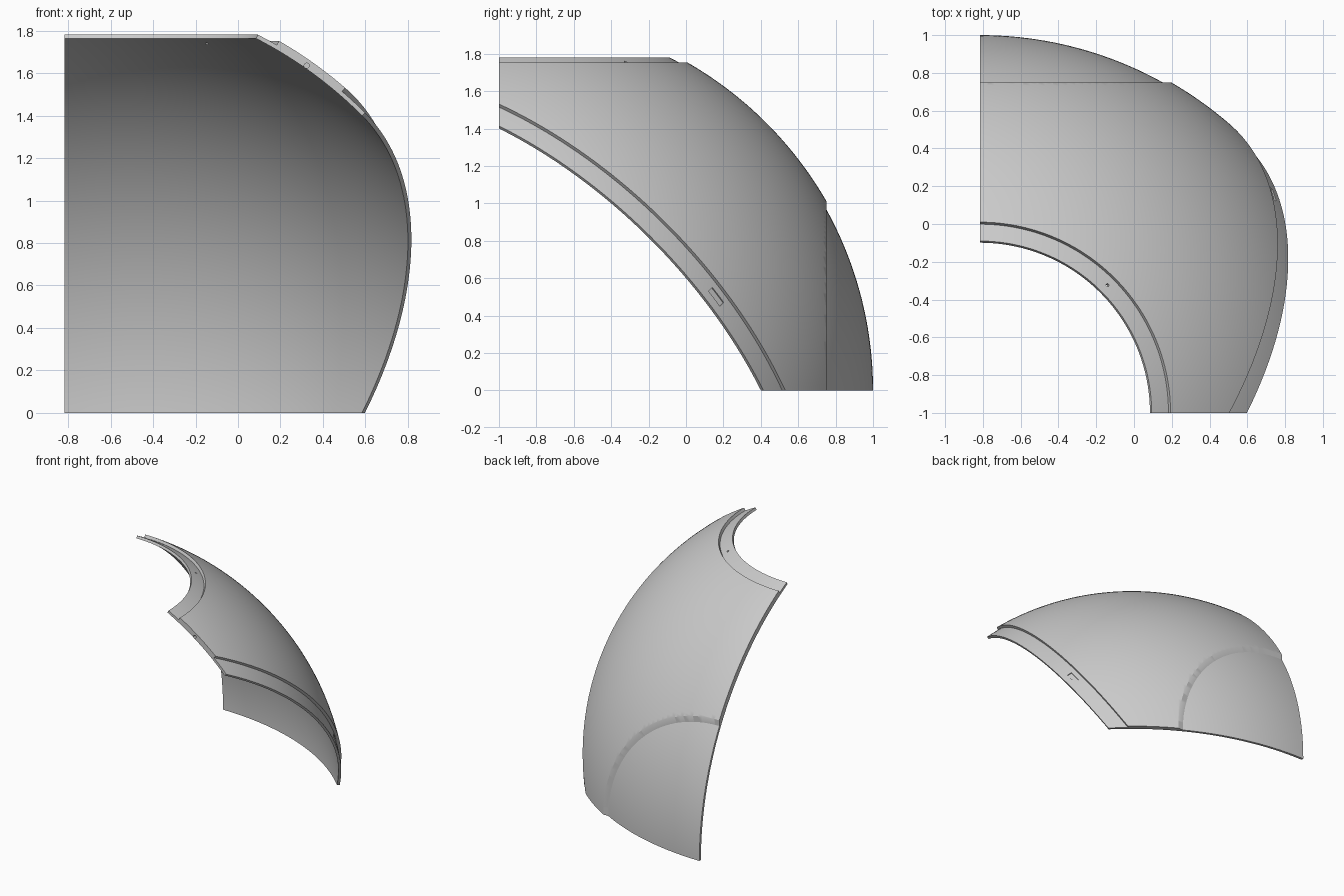
import bpy, bmesh, math
from mathutils import Vector, Matrix

cube = bpy.data.objects.get("Cube")
if cube:
    bpy.data.objects.remove(cube)

CENTRE = Vector((-0.8165, -1, 0))   # centre of the sphere
SLANT = Vector((-1, 1, 1))          # normal of the slanted side
STEPS = 72

grey = bpy.data.materials.new("plain_grey")
grey.use_nodes = True
colour = (0.6, 0.6, 0.6, 1)
grey.diffuse_color = colour
grey.node_tree.nodes["Principled BSDF"].inputs["Base Color"].default_value = colour


def add_object(name, bm):
    bmesh.ops.recalc_face_normals(bm, faces=bm.faces)
    bm.normal_update()
    mesh = bpy.data.meshes.new(name)
    bm.to_mesh(mesh)
    bm.free()
    mesh.materials.append(grey)
    obj = bpy.data.objects.new(name, mesh)
    obj.location = CENTRE
    bpy.context.collection.objects.link(obj)
    return obj


def shell(name, outer, inner, hole, offset, back=None):
    """Spherical octant with a round top hole, a slanted cut and an optional back cut."""
    bm = bmesh.new()
    start = math.asin(hole / outer)
    rows = []
    for i in range(STEPS + 1):
        t = start + (math.pi / 2 - start) * i / STEPS
        row = []
        for j in range(STEPS + 1):
            p = math.pi / 2 * j / STEPS
            row.append(bm.verts.new((outer * math.sin(t) * math.cos(p),
                                     outer * math.sin(t) * math.sin(p),
                                     outer * math.cos(t))))
        rows.append(row)
    for a, b in zip(rows, rows[1:]):
        for j in range(STEPS):
            bm.faces.new((a[j], b[j], b[j + 1], a[j + 1]))

    def cut(point, normal):
        bmesh.ops.bisect_plane(bm, geom=bm.verts[:] + bm.edges[:] + bm.faces[:],
                               dist=1e-5, plane_co=point, plane_no=normal,
                               clear_inner=True)

    cut(SLANT * (offset / 3), SLANT)
    if back:
        cut((0, back, 0), (0, -1, 0))

    # Inner skin, joined to the outer one around the border
    border = [e for e in bm.edges if e.is_boundary]
    source = bm.verts[:]
    faces = bm.faces[:]
    twin = {}
    for v in source:
        co = v.co * (inner / outer)
        if back and abs(v.co.y - back) < 1e-4:      # flat back step
            flat = Vector((v.co.x, 0, v.co.z)).normalized()
            co = flat * math.sqrt(inner ** 2 - back ** 2) + Vector((0, back, 0))
        twin[v] = bm.verts.new(co)
    for f in faces:
        bm.faces.new([twin[v] for v in reversed(f.verts)])
    for e in border:
        a, b = e.verts
        bm.faces.new((a, b, twin[b], twin[a]))
    return add_object(name, bm)


def cutter(name, place, axis, along, radius=None, size=None):
    """Hidden pin or block pointing along an axis."""
    z = Vector(axis).normalized()
    x = Vector(along).cross(z).normalized()
    frame = Matrix((x, z.cross(x), z)).transposed().to_4x4()
    matrix = Matrix.Translation(place) @ frame
    bm = bmesh.new()
    if radius:
        bmesh.ops.create_cone(bm, cap_ends=True, segments=20, radius1=radius,
                              radius2=radius, depth=0.1, matrix=matrix)
    else:
        bmesh.ops.create_cube(bm, size=1, matrix=matrix @ Matrix.Diagonal((*size, 1)))
    obj = add_object(name, bm)
    obj.hide_render = True
    obj.hide_set(True)
    return obj


# Thin inner layer forms the lips, thicker outer layer sits back from the edges
inner_shell = shell("inner_shell", 2.0, 1.98, 0.91, 0)
outer_shell = shell("outer_shell", 2.022, 1.995, 1.01, 0.21, back=1.75)

# Pin holes and a shallow latch recess
lip_spot = Vector((0.677, 0.677, 1.757))
lip_pin = cutter("lip_pin_cutter", lip_spot, lip_spot, (0, 0, 1), radius=0.008)
side_pin = cutter("side_pin_cutter", (1.14, 0, 1.635), (0, 1, 0), (0, 0, 1), radius=0.012)
latch_spot = Vector((1.549, 1.162, 0.5)).normalized() * 2
latch = cutter("latch_cutter", latch_spot, latch_spot, SLANT, size=(0.103, 0.036, 0.016))

for obj, tools in ((inner_shell, (lip_pin, side_pin, latch)), (outer_shell, (side_pin,))):
    for tool in tools:
        mod = obj.modifiers.new(tool.name, "BOOLEAN")
        mod.operation = "DIFFERENCE"
        mod.solver = "EXACT"
        mod.object = tool
    bpy.context.view_layer.objects.active = obj
    bpy.ops.object.select_all(action="DESELECT")
    obj.select_set(True)
    for mod in list(obj.modifiers):
        bpy.ops.object.modifier_apply(modifier=mod.name)
    bpy.ops.object.shade_smooth_by_angle(angle=math.radians(30))

for tool in (lip_pin, side_pin, latch):
    bpy.data.objects.remove(tool)
